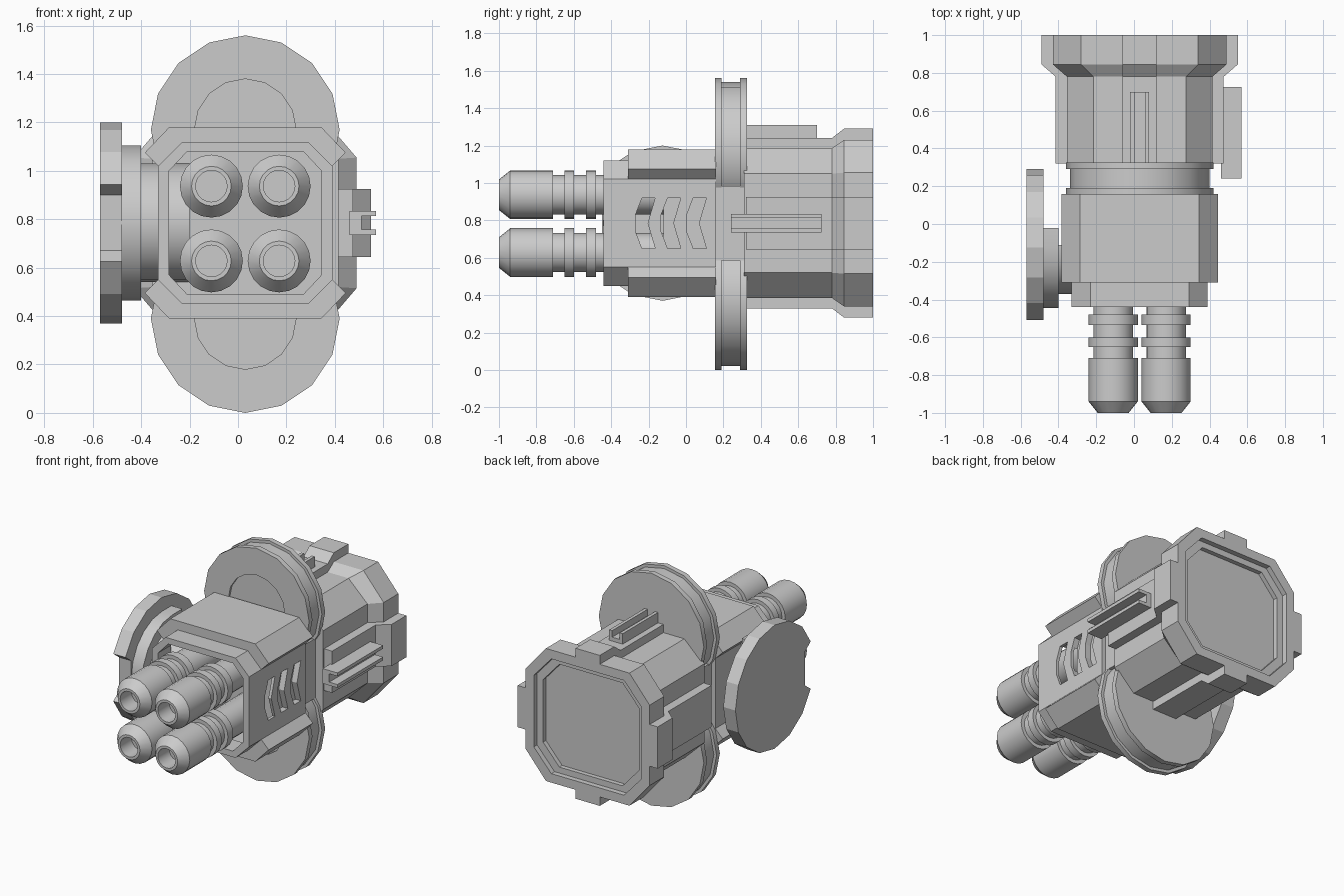
import bpy, bmesh
from math import sin, cos, pi, radians

if "Cube" in bpy.data.objects:
    bpy.data.objects.remove(bpy.data.objects["Cube"])

CX, CZ = 0.03, 0.785   # centre line of the main body


def loft(name, rings, caps=True, closed=False, smooth=False):
    """Bridge equal-sized point rings into one mesh object."""
    bm = bmesh.new()
    vs = [[bm.verts.new(p) for p in r] for r in rings]
    n = len(vs[0])
    pairs = list(zip(vs, vs[1:])) + ([(vs[-1], vs[0])] if closed else [])
    for a, b in pairs:
        for i in range(n):
            j = (i + 1) % n
            bm.faces.new((a[i], a[j], b[j], b[i]))
    if caps and not closed:
        bm.faces.new(vs[0])
        bm.faces.new(vs[-1])
    bmesh.ops.recalc_face_normals(bm, faces=bm.faces)
    me = bpy.data.meshes.new(name)
    bm.to_mesh(me)
    bm.free()
    ob = bpy.data.objects.new(name, me)
    bpy.context.collection.objects.link(ob)
    if smooth:
        bpy.ops.object.select_all(action='DESELECT')
        ob.select_set(True)
        bpy.context.view_layer.objects.active = ob
        bpy.ops.object.shade_smooth_by_angle(angle=radians(30))
    return ob


def quad(pts, y):
    """Mirror one quadrant of an outline to all four around the centre line."""
    rev = pts[::-1]
    out = pts + [(-x, z) for x, z in rev] + [(-x, -z) for x, z in pts] + [(x, -z) for x, z in rev]
    return [(CX + x, y, CZ + z) for x, z in out]


def lathe(name, x, z, profile, n):
    """Turn (radius, y) pairs about an axis along y."""
    return loft(name, [[(x + r * sin(2 * pi * i / n), y, z + r * cos(2 * pi * i / n))
                        for i in range(n)] for r, y in profile], smooth=True)


def box(name, x0, x1, y0, y1, z0, z1):
    return loft(name, [[(x0, y, z0), (x1, y, z0), (x1, y, z1), (x0, y, z1)] for y in (y0, y1)])


def plate(name, outline, x0, x1, smooth=False):
    """Extrude a (y, z) outline along x."""
    return loft(name, [[(x, y, z) for y, z in outline] for x in (x0, x1)], smooth=smooth)


# Front housing with an open cavity
shell = [(0.36, 0.235), (0.415, 0.29), (0.315, 0.395)]
cavity = [(0.34, 0.22), (0.2925, 0.27), (0.245, 0.32)]
housing = loft("front_housing", [quad(shell, 0.16), quad(shell, -0.31),
                                 quad(cavity, -0.31), quad(cavity, -0.12)])

# Frame around the cavity mouth
outer, inner = [(0.36, 0.235), (0.26, 0.335)], [(0.315, 0.215), (0.24, 0.295)]
loft("front_frame", [quad(outer, -0.44), quad(outer, -0.305),
                     quad(inner, -0.305), quad(inner, -0.44)], closed=True)

# Chevron vents cut into the right side
for k in range(3):
    y = -0.235 + 0.137 * k
    cutter = plate("vent_cutter", [(y, 0.92), (y + 0.07, 0.92), (y + 0.03, 0.785), (y + 0.07, 0.65),
                                   (y, 0.65), (y - 0.035, 0.74), (y - 0.035, 0.83)], 0.35, 0.5)
    mod = housing.modifiers.new("vent", 'BOOLEAN')
    mod.operation, mod.solver, mod.object = 'DIFFERENCE', 'EXACT', cutter
    bpy.context.view_layer.objects.active = housing
    bpy.ops.object.modifier_apply(modifier=mod.name)
    bpy.data.objects.remove(cutter, do_unlink=True)

# Four ribbed barrels with bores
barrel = [(0.065, -0.88), (0.065, -1.0), (0.082, -1.0), (0.13, -0.94), (0.13, -0.71), (0.105, -0.71),
          (0.105, -0.65), (0.13, -0.65), (0.13, -0.6), (0.105, -0.6), (0.105, -0.535),
          (0.13, -0.535), (0.13, -0.48), (0.105, -0.48), (0.105, -0.1)]
for x in (-0.11, 0.17):
    for z in (0.628, 0.937):
        lathe("barrel", x, z, barrel, 20)

# Upper and lower grooved discs behind the housing, and the neck between
disc = [(0.21, 0.17), (0.21, 0.155), (0.39, 0.155), (0.39, 0.19), (0.37, 0.19),
        (0.37, 0.29), (0.39, 0.29), (0.39, 0.325)]
for name, z in (("upper_disc", 1.17), ("lower_disc", 0.39)):
    lathe(name, CX, z, disc, 16)
box("neck", CX - 0.33, CX + 0.33, 0.14, 0.34, CZ - 0.2, CZ + 0.2)

# Rear housing with flared, stepped-in end
body = [(0.385, 0.265), (0.245, 0.40)]
flare = [(0.46, 0.27), (0.31, 0.445)]
lip = [(0.40, 0.24), (0.27, 0.385)]
panel = [(0.355, 0.21), (0.235, 0.345)]
loft("rear_housing", [quad(body, 0.31), quad(body, 0.78), quad(flare, 0.845), quad(flare, 1.0),
                      quad(lip, 1.0), quad(lip, 0.965), quad(panel, 0.965), quad(panel, 0.935)])

# Raised tabs on the four sides of the rear housing
for s in (-1, 1):
    side = [(0.37, 0.32), (0.445, 0.32), (0.445, 0.78), (0.52, 0.845),
            (0.52, 1.0), (0.455, 1.0), (0.455, 0.85), (0.37, 0.78)]
    loft("side_tab", [[(CX + s * r, y, CZ + h) for r, y in side] for h in (-0.14, 0.14)])
    cap = [(0.385, 0.32), (0.455, 0.32), (0.455, 0.78), (0.505, 0.845),
           (0.505, 1.0), (0.44, 1.0), (0.44, 0.85), (0.385, 0.78)]
    loft("top_tab" if s > 0 else "bottom_tab",
         [[(CX + h, y, CZ + s * r) for r, y in cap] for h in (-0.09, 0.09)])

# Channel rails on the right side and the top
u = [(-0.05, 0), (0.05, 0), (0.05, 1), (0.028, 1), (0.028, 0.45), (-0.028, 0.45), (-0.028, 1), (-0.05, 1)]
loft("side_rail", [[(0.46 + 0.11 * b, y, CZ + a) for a, b in u] for y in (0.24, 0.725)])
loft("top_rail", [[(CX + a, y, 1.23 + 0.08 * b) for a, b in u] for y in (0.325, 0.7)])

# Notched round shield on the left
PY = -0.125
R = 0.415
arc = [radians(22.5 + 315 * i / 14) for i in range(15)]
shield = [(PY - R * cos(a), CZ + R * sin(a)) for a in arc]
shield += [(-0.45, CZ - 0.115), (-0.45, CZ + 0.115)]
plate("left_shield", shield, -0.57, -0.48)


def half_disc(name, r, y_end, x0, x1):
    pts = [(PY - r * sin(pi * i / 10), CZ + r * cos(pi * i / 10)) for i in range(11)]
    plate(name, pts + [(y_end, CZ - r), (y_end, CZ + r)], x0, x1, smooth=True)


# Stepped half-round mount joining shield and housing
half_disc("shield_mount", 0.32, -0.02, -0.49, -0.40)
half_disc("shield_pivot", 0.245, -0.11, -0.41, -0.20)
